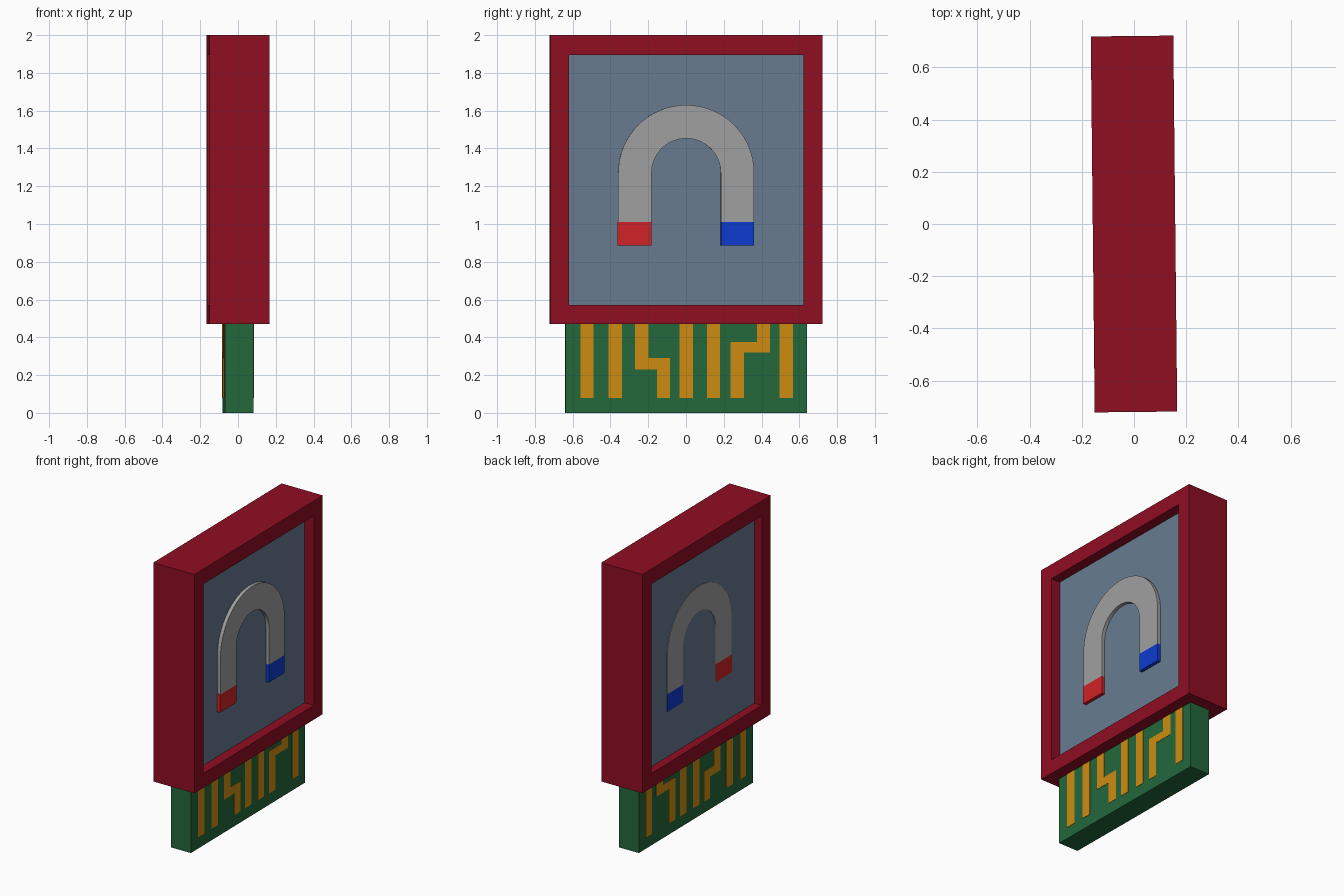
import bpy, math
from mathutils import Matrix

cube = bpy.data.objects.get("Cube")
if cube:
    bpy.data.objects.remove(cube)

YAW = Matrix.Rotation(0.0104, 4, 'Z')  # whole model stands slightly turned


def material(name, rgb):
    linear = [((c / 255 + 0.055) / 1.055) ** 2.4 for c in rgb] + [1]
    m = bpy.data.materials.new(name)
    m.use_nodes = True
    m.diffuse_color = linear
    m.node_tree.nodes["Principled BSDF"].inputs["Base Color"].default_value = linear
    return m


crimson = material("crimson", (143, 14, 34))
slate = material("slate", (103, 123, 143))
grey = material("grey", (160, 160, 160))
red = material("red", (208, 34, 38))
blue = material("blue", (13, 58, 208))
green = material("green", (35, 104, 60))
gold = material("gold", (206, 140, 16))


def prism(name, outline, x0, x1, mat):
    """Extrude a (y, z) outline from x0 to x1."""
    n = len(outline)
    verts = [(x, y, z) for x in (x0, x1) for y, z in outline]
    faces = [tuple(range(n))[::-1], tuple(range(n, 2 * n))]
    faces += [(i, (i + 1) % n, n + (i + 1) % n, n + i) for i in range(n)]
    return build(name, verts, faces, mat)


def build(name, verts, faces, mat):
    mesh = bpy.data.meshes.new(name)
    mesh.from_pydata(verts, [], faces)
    mesh.transform(YAW)
    mesh.materials.append(mat)
    obj = bpy.data.objects.new(name, mesh)
    bpy.context.collection.objects.link(obj)
    return obj


def rect(y0, y1, z0, z1):
    return [(y0, z0), (y1, z0), (y1, z1), (y0, z1)]


# Frame: two nested rectangles joined into a ring
outer, inner = rect(-0.72, 0.72, 0.47, 2), rect(-0.62, 0.62, 0.57, 1.895)
H = 0.158
verts = [(x, y, z) for loop in (outer, inner) for x in (-H, H) for y, z in loop]
faces = []
for i in range(4):
    j = (i + 1) % 4
    faces += [(i, j, 4 + j, 4 + i), (8 + j, 8 + i, 12 + i, 12 + j),
              (4 + i, 4 + j, 12 + j, 12 + i), (j, i, 8 + i, 8 + j)]
build("frame", verts, faces, crimson)

# Recessed panel and the board below
prism("panel", inner, -0.1, 0.088, slate)
prism("board", rect(-0.64, 0.64, 0, 0.48), -0.076, 0.076, green)

# Horseshoe magnet: arch with straight legs, then coloured tips
TIP, BOTTOM, CENTRE, R_OUT, R_IN = 1.01, 0.885, 1.27, 0.36, 0.183


def arc(radius, steps=32):
    return [(radius * math.cos(math.pi * i / steps),
             CENTRE + radius * math.sin(math.pi * i / steps)) for i in range(steps + 1)]


arch = [(R_OUT, TIP)] + arc(R_OUT) + [(-R_OUT, TIP), (-R_IN, TIP)]
arch += arc(R_IN)[::-1] + [(R_IN, TIP)]
BACK, FACE = -0.103, 0.112
magnet = prism("magnet_arch", arch, BACK, FACE, grey)
bpy.ops.object.select_all(action='DESELECT')
magnet.select_set(True)
bpy.context.view_layer.objects.active = magnet
bpy.ops.object.shade_smooth_by_angle(angle=math.radians(30))
prism("magnet_red_tip", rect(-R_OUT - 0.004, -R_IN, BOTTOM, TIP), BACK, FACE, red)
prism("magnet_blue_tip", rect(R_IN, R_OUT, BOTTOM, TIP), BACK, FACE, blue)

# Contact traces on both faces of the board
LOW, HIGH, W = 0.08, 0.475, 0.035


def bent(y_low, y_high, z0, z1):
    """Trace that steps sideways between heights z0 and z1."""
    s = W if y_high > y_low else -W
    return [(y_low - s, LOW), (y_low + s, LOW), (y_low + s, z0), (y_high + s, z0),
            (y_high + s, HIGH), (y_high - s, HIGH), (y_high - s, z1), (y_low - s, z1)]


traces = [rect(y - W, y + W, LOW, HIGH) for y in (-0.525, -0.375, 0, 0.145, 0.53)]
traces += [bent(-0.12, -0.235, 0.23, 0.29), bent(0.27, 0.41, 0.32, 0.375)]
for side, x0, x1 in (("right", 0.07, 0.078), ("left", -0.079, -0.07)):
    for i, outline in enumerate(traces):
        if outline[0][0] > outline[1][0]:
            outline = outline[::-1]
        prism(f"trace_{side}_{i + 1}", outline, x0, x1, gold)
